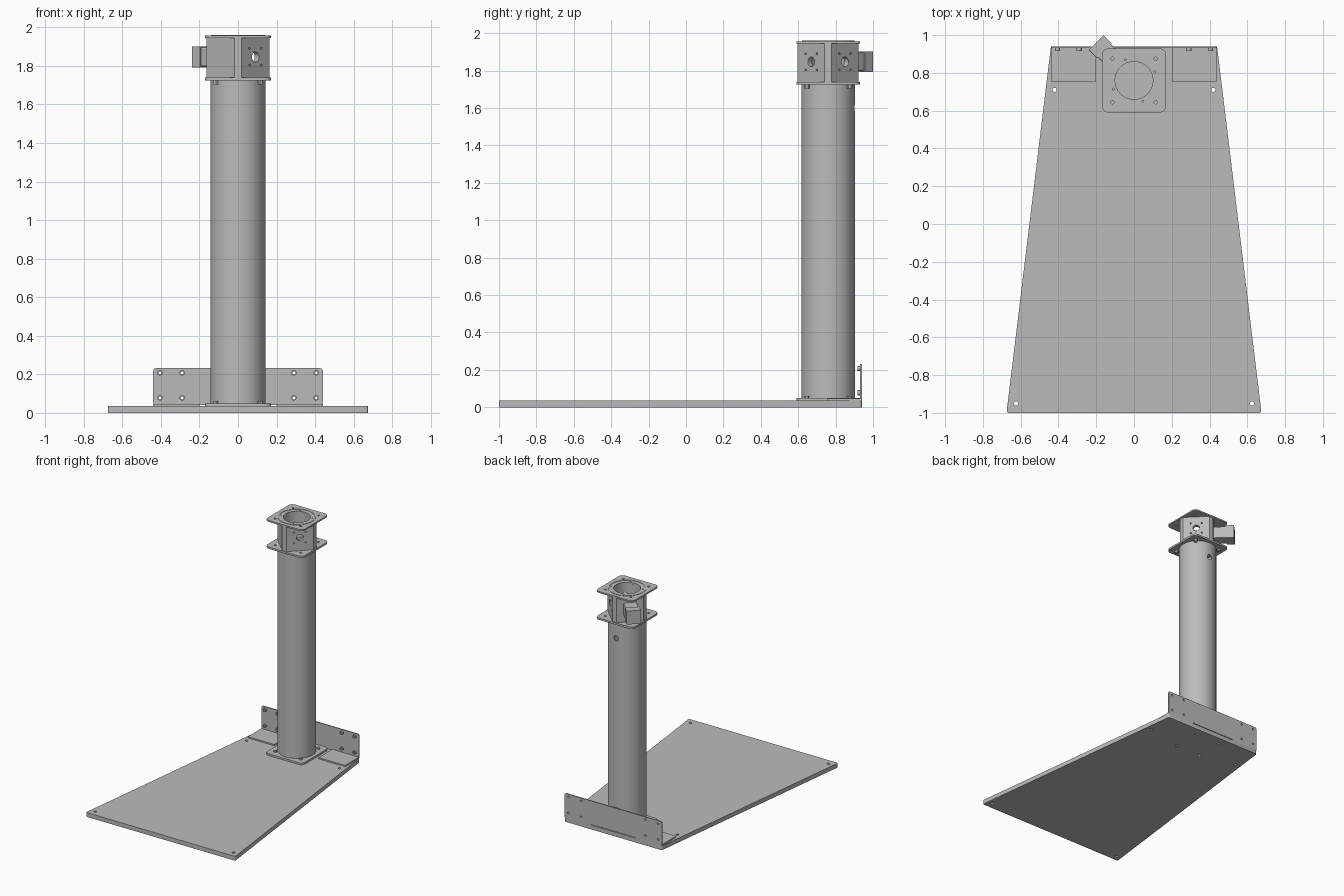
import bpy, bmesh, math
from mathutils import Vector

cube = bpy.data.objects.get("Cube")
if cube:
    bpy.data.objects.remove(cube, do_unlink=True)

grey = bpy.data.materials.new("plain grey")
grey.use_nodes = True
tone = (0.5, 0.5, 0.5, 1)
grey.diffuse_color = tone
grey.node_tree.nodes["Principled BSDF"].inputs["Base Color"].default_value = tone

CX, CY = 0.0, 0.76          # column axis
BOLT = 0.115                # bolt offset on the square plates
UP, BACK = Vector((0, 0, 1)), Vector((0, 1, 0))
SIGNS = [(-1, -1), (1, -1), (1, 1), (-1, 1)]


def finish(name, bm):
    bmesh.ops.recalc_face_normals(bm, faces=bm.faces)
    mesh = bpy.data.meshes.new(name)
    bm.to_mesh(mesh)
    bm.free()
    obj = bpy.data.objects.new(name, mesh)
    mesh.materials.append(grey)
    bpy.context.collection.objects.link(obj)
    return obj


def select(obj):
    bpy.ops.object.select_all(action='DESELECT')
    obj.select_set(True)
    bpy.context.view_layer.objects.active = obj


def smooth(obj):
    select(obj)
    bpy.ops.object.shade_smooth_by_angle(angle=math.radians(30))
    return obj


def prism(name, points, z0, z1, radius=0, segments=5):
    """Extrude an outline upward and round or chamfer its upright edges."""
    bm = bmesh.new()
    face = bm.faces.new([bm.verts.new((x, y, z0)) for x, y in points])
    out = bmesh.ops.extrude_face_region(bm, geom=[face])
    top = [v for v in out["geom"] if isinstance(v, bmesh.types.BMVert)]
    bmesh.ops.translate(bm, verts=top, vec=(0, 0, z1 - z0))
    if radius:
        upright = [e for e in bm.edges
                   if abs(e.verts[0].co.z - e.verts[1].co.z) > 1e-5]
        bmesh.ops.bevel(bm, geom=upright, offset=radius, segments=segments,
                        profile=0.5, affect='EDGES')
    return finish(name, bm)


def rect(x0, x1, y0, y1):
    return [(x0, y0), (x1, y0), (x1, y1), (x0, y1)]


def cylinder(name, centre, radius, depth, axis=UP, sides=24):
    bm = bmesh.new()
    bmesh.ops.create_cone(bm, cap_ends=True, segments=sides, radius1=radius,
                          radius2=radius, depth=depth)
    bm.transform(axis.to_track_quat('Z', 'Y').to_matrix().to_4x4())
    bmesh.ops.translate(bm, verts=bm.verts, vec=centre)
    return finish(name, bm)


def cut(obj, cutters):
    for cutter in cutters:
        cutter.hide_render = True
        select(obj)
        mod = obj.modifiers.new("hole", 'BOOLEAN')
        mod.operation, mod.solver, mod.object = 'DIFFERENCE', 'EXACT', cutter
        bpy.ops.object.modifier_apply(modifier=mod.name)
        bpy.data.objects.remove(cutter, do_unlink=True)
    return smooth(obj)


def bolt_holes(z):
    return [cylinder("cutter", (CX + sx * BOLT, CY + sy * BOLT, z), 0.009, 0.1, UP, 16)
            for sx, sy in SIGNS]


# Tapered floor board with corner holes
board = prism("base_board", [(-0.675, -1), (0.675, -1), (0.44, 0.94), (-0.44, 0.94)],
              0, 0.035, 0.012)
corner_holes = [cylinder("cutter", (s * x, y, 0.02), 0.011, 0.1, UP, 16)
                for s in (-1, 1) for x, y in ((0.625, -0.95), (0.42, 0.71))]
cut(board, corner_holes + bolt_holes(0))

# Upright rear plate with bushings, and its two floor flanges
rear = prism("rear_plate", rect(-0.44, 0.44, 0.04, 0.232), 0, 0.009, 0.015)
for v in rear.data.vertices:
    x, z, y = v.co
    v.co = (x, 0.94 - y, z)
spots = [(s * x, z) for s in (-1, 1) for x in (0.405, 0.29) for z in (0.078, 0.208)]
cut(rear, [cylinder("cutter", (x, 0.935, z), 0.008, 0.1, BACK, 16) for x, z in spots])
for x, z in spots:
    bush = cylinder("rear_bushing", (x, 0.925, z), 0.014, 0.016, BACK, 20)
    cut(bush, [cylinder("cutter", (x, 0.925, z), 0.008, 0.1, BACK, 16)])
for s in (-1, 1):
    prism("floor_flange", rect(*sorted((s * 0.2, s * 0.44)), 0.755, 0.94), 0.035, 0.046)

# Square plates: column foot, column top and head cap
square = rect(CX - 0.17, CX + 0.17, CY - 0.17, CY + 0.17)
foot = prism("foot_plate", square, 0.035, 0.05, 0.035)
collar = prism("column_top_plate", square, 1.725, 1.74, 0.035)
cap = prism("head_cap", square, 1.945, 1.957, 0.035)
cut(foot, bolt_holes(0.04))
cut(collar, bolt_holes(1.73))
small = []
for i in range(8):
    a = math.tau * (i + 0.5) / 8
    small.append(cylinder("cutter", (CX + 0.119 * math.cos(a), CY + 0.119 * math.sin(a), 1.95),
                          0.005, 0.1, UP, 10))
cut(cap, bolt_holes(1.95) + small[::2]
    + [cylinder("cutter", (CX, CY, 1.95), 0.1, 0.1, UP, 64)])
for c in small[1::2]:
    bpy.data.objects.remove(c, do_unlink=True)

# Thin raised ring on the cap
ring = cylinder("cap_ring", (CX, CY, 1.958), 0.141, 0.004, UP, 64)
cut(ring, [cylinder("cutter", (CX, CY, 1.958), 0.133, 0.1, UP, 64)])

# Hollow column with a cable hole at the back
column = cylinder("column", (CX, CY, 0.8875), 0.143, 1.675, UP, 64)
cut(column, [cylinder("cutter", (CX, CY, 0.8875), 0.134, 1.66, UP, 64),
             cylinder("cutter", (CX, CY + 0.14, 1.6), 0.022, 0.1, BACK)])

# Bolts and nuts holding the square plates
for sx, sy in SIGNS:
    x, y = CX + sx * BOLT, CY + sy * BOLT
    cylinder("foot_bolt", (x, y, 0.055), 0.013, 0.012, UP, 6)
    cylinder("collar_nut", (x, y, 1.715), 0.014, 0.02, UP, 6)

# Head housing: chamfered square tube turned so its corners face the sides
R = 0.181
housing = prism("head_housing", [(CX + R * sx, CY + R * sy)
                                 for sx, sy in ((1, 0), (0, 1), (-1, 0), (0, -1))],
                1.74, 1.945, 0.026, 1)
cutters = [cylinder("cutter", (CX, CY, 1.84), 0.1, 0.4, UP, 64)]
for sy in (-1, 1):
    out = Vector((1, sy, 0)).normalized()
    side = out.cross(UP)
    mid = Vector((CX, CY, 1.847)) + out * 0.125
    cutters.append(cylinder("cutter", mid, 0.026, 0.12, out))
    cutters += [cylinder("cutter", mid + side * a * 0.043 + UP * b * 0.043, 0.006, 0.05, out, 10)
                for a, b in SIGNS]
cut(housing, cutters)


# Motor on the rear right face: neck and body along the diagonal
def diagonal_box(name, near, far, half, radius):
    out = Vector((-1, 1, 0)).normalized()
    box = prism(name, rect(-half, half, -half, half), near, far, radius, 2)
    side = out.cross(UP)
    for v in box.data.vertices:
        x, y, d = v.co
        v.co = Vector((CX, CY, 1.847)) + side * x + UP * y + out * d
    bm = bmesh.new()
    bm.from_mesh(box.data)
    bmesh.ops.recalc_face_normals(bm, faces=bm.faces)
    bm.to_mesh(box.data)
    bm.free()


diagonal_box("motor_neck", 0.12, 0.225, 0.05, 0.008)
diagonal_box("motor_body", 0.222, 0.284, 0.055, 0.003)

# The rear plate was turned by swapping axes, so refresh its normals
bm = bmesh.new()
bm.from_mesh(rear.data)
bmesh.ops.recalc_face_normals(bm, faces=bm.faces)
bm.to_mesh(rear.data)
bm.free()
